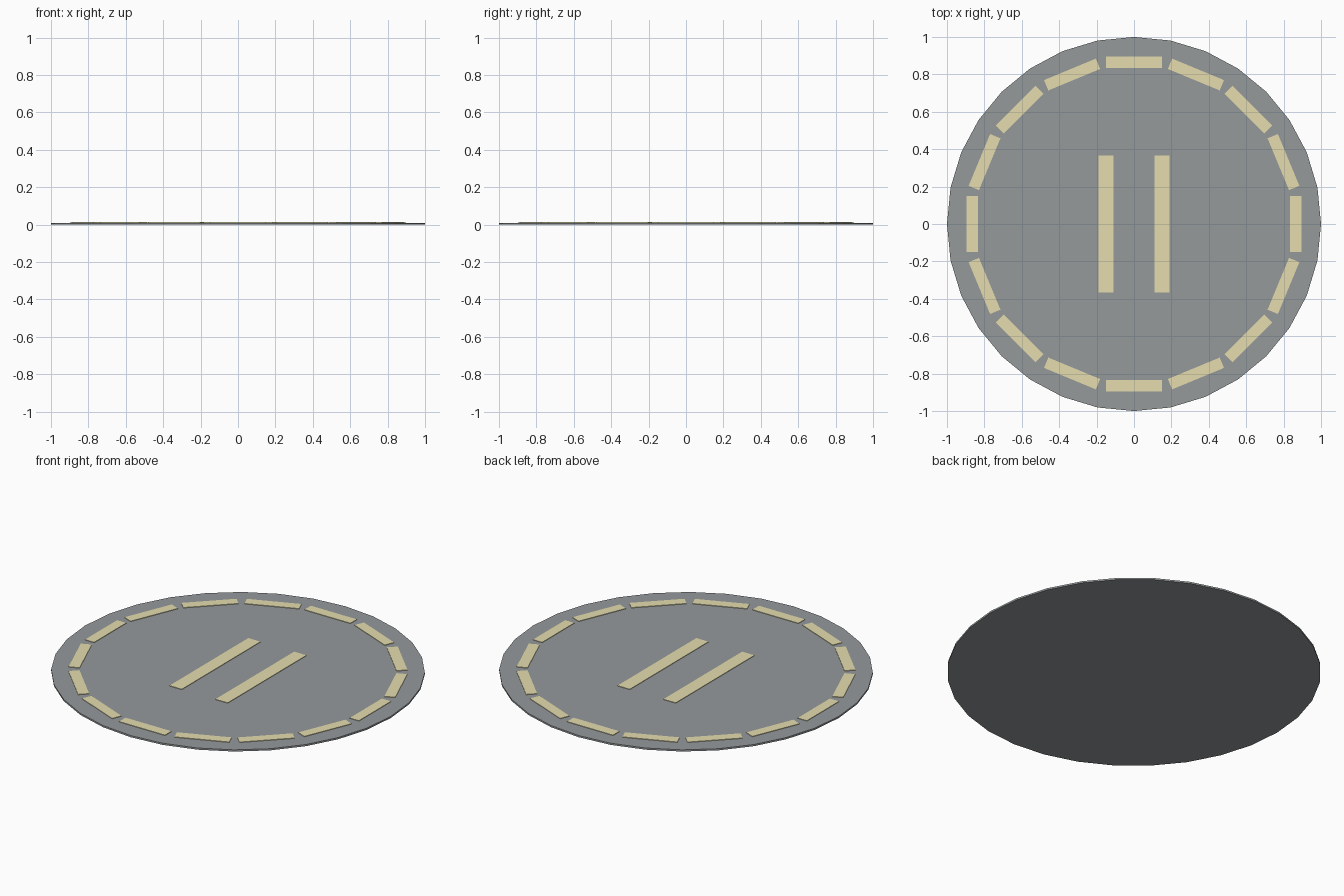
import bpy, math

if "Cube" in bpy.data.objects:
    bpy.data.objects.remove(bpy.data.objects["Cube"])

DISC_H = 0.01    # thickness of the pad
PAINT_H = 0.003  # height of the raised markings


def material(name, rgb):
    m = bpy.data.materials.new(name)
    m.diffuse_color = (*rgb, 1)
    m.use_nodes = True
    m.node_tree.nodes["Principled BSDF"].inputs["Base Color"].default_value = m.diffuse_color
    return m


yellow = material("pale_yellow", (0.78, 0.72, 0.42))
slate = material("slate_grey", (0.30, 0.32, 0.33))


def marking(name, x, y, length, width, angle):
    """Thin painted strip lying on the pad, long along its local y axis."""
    bpy.ops.mesh.primitive_cube_add(
        size=1, location=(x, y, DISC_H + PAINT_H / 2), rotation=(0, 0, angle))
    ob = bpy.context.object
    ob.name = name
    ob.scale = (width, length, PAINT_H)
    ob.data.materials.append(yellow)


# round pad
bpy.ops.mesh.primitive_cylinder_add(vertices=32, radius=1, depth=DISC_H,
                                    location=(0, 0, DISC_H / 2))
pad = bpy.context.object
pad.name = "round_pad"
pad.data.materials.append(slate)

# ring of dashes
for i in range(16):
    a = i * math.tau / 16
    marking(f"ring_dash_{i + 1}", 0.865 * math.cos(a), 0.865 * math.sin(a),
            0.30, 0.06, a)

# two centre bars
for side, x in (("left", -0.15), ("right", 0.15)):
    marking(f"centre_bar_{side}", x, 0, 0.735, 0.08, 0)
